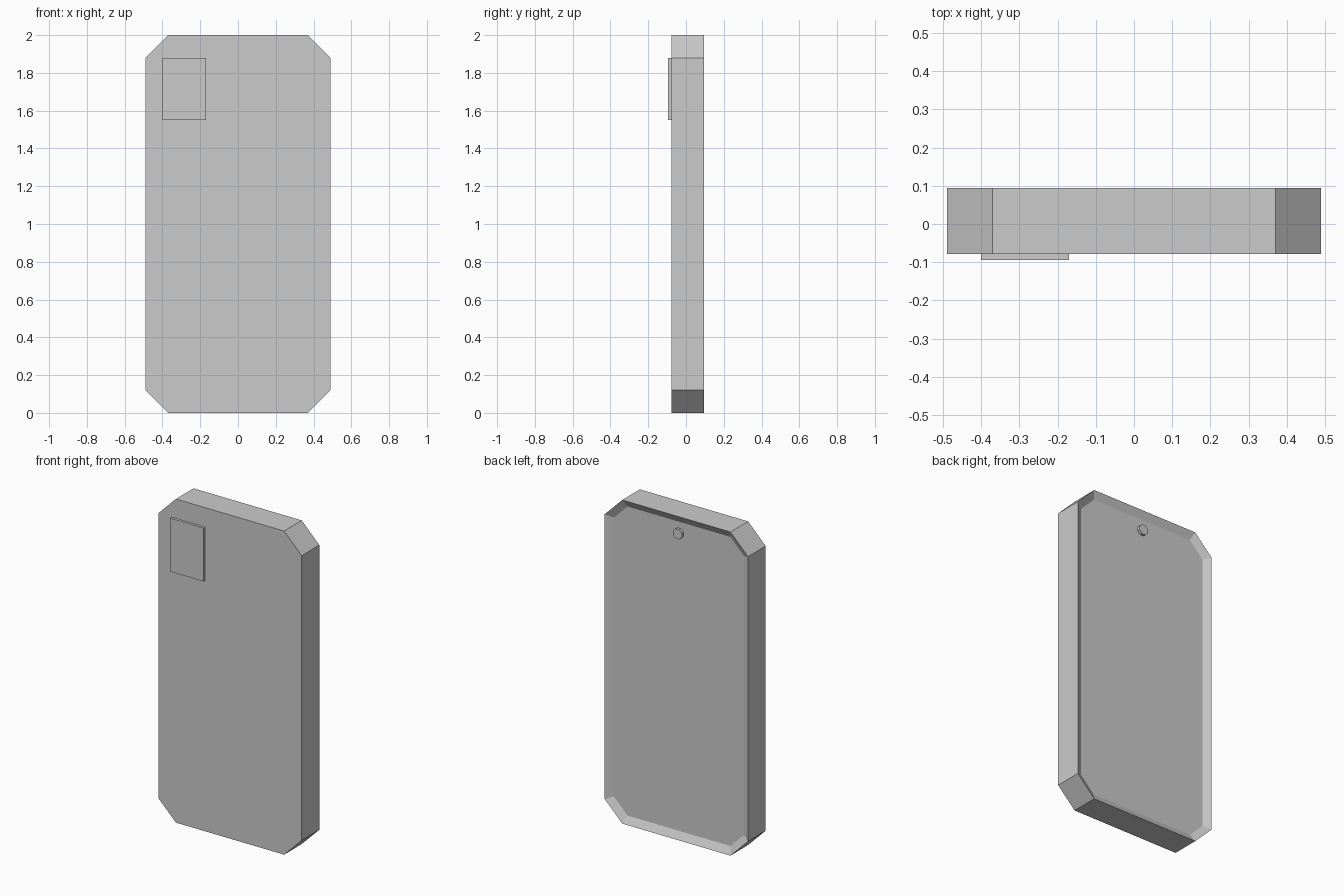
import bpy, bmesh, math
from mathutils import Matrix

if "Cube" in bpy.data.objects:
    bpy.data.objects.remove(bpy.data.objects["Cube"])

FRONT, BACK = -0.078, 0.094


def make_object(name, bm):
    bmesh.ops.recalc_face_normals(bm, faces=bm.faces)
    mesh = bpy.data.meshes.new(name)
    bm.to_mesh(mesh)
    bm.free()
    obj = bpy.data.objects.new(name, mesh)
    bpy.context.collection.objects.link(obj)
    return obj


# Body: chamfered rectangle extruded in y, with a sunken screen
W, H, C = 0.49, 2.0, 0.12
outline = [(-W + C, 0), (W - C, 0), (W, C), (W, H - C),
           (W - C, H), (-W + C, H), (-W, H - C), (-W, C)]
bm = bmesh.new()
face = bm.faces.new([bm.verts.new((x, FRONT, z)) for x, z in outline])
ext = bmesh.ops.extrude_face_region(bm, geom=[face], use_keep_orig=True)
bmesh.ops.translate(bm, vec=(0, BACK - FRONT, 0),
                    verts=[g for g in ext["geom"] if isinstance(g, bmesh.types.BMVert)])
bmesh.ops.recalc_face_normals(bm, faces=bm.faces)
bm.faces.ensure_lookup_table()
screen = max(bm.faces, key=lambda f: f.calc_center_median().y)
bmesh.ops.inset_region(bm, faces=[screen], thickness=0.045, depth=-0.025,
                       use_even_offset=True)
make_object("phone_body", bm)

# Raised rear camera plate
bm = bmesh.new()
bmesh.ops.create_cube(bm, size=1, matrix=Matrix.Translation((-0.285, -0.084, 1.715))
                      @ Matrix.Diagonal((0.23, 0.02, 0.33, 1)))
make_object("camera_plate", bm)

# Small low-poly selfie lens on the screen
bm = bmesh.new()
bmesh.ops.create_cone(bm, cap_ends=True, segments=8, radius1=0.033, radius2=0.033,
                      depth=0.03, matrix=Matrix.Translation((0, 0.07, 1.885))
                      @ Matrix.Rotation(math.radians(90), 4, 'X')
                      @ Matrix.Rotation(math.radians(22.5), 4, 'Z'))
make_object("selfie_lens", bm)
